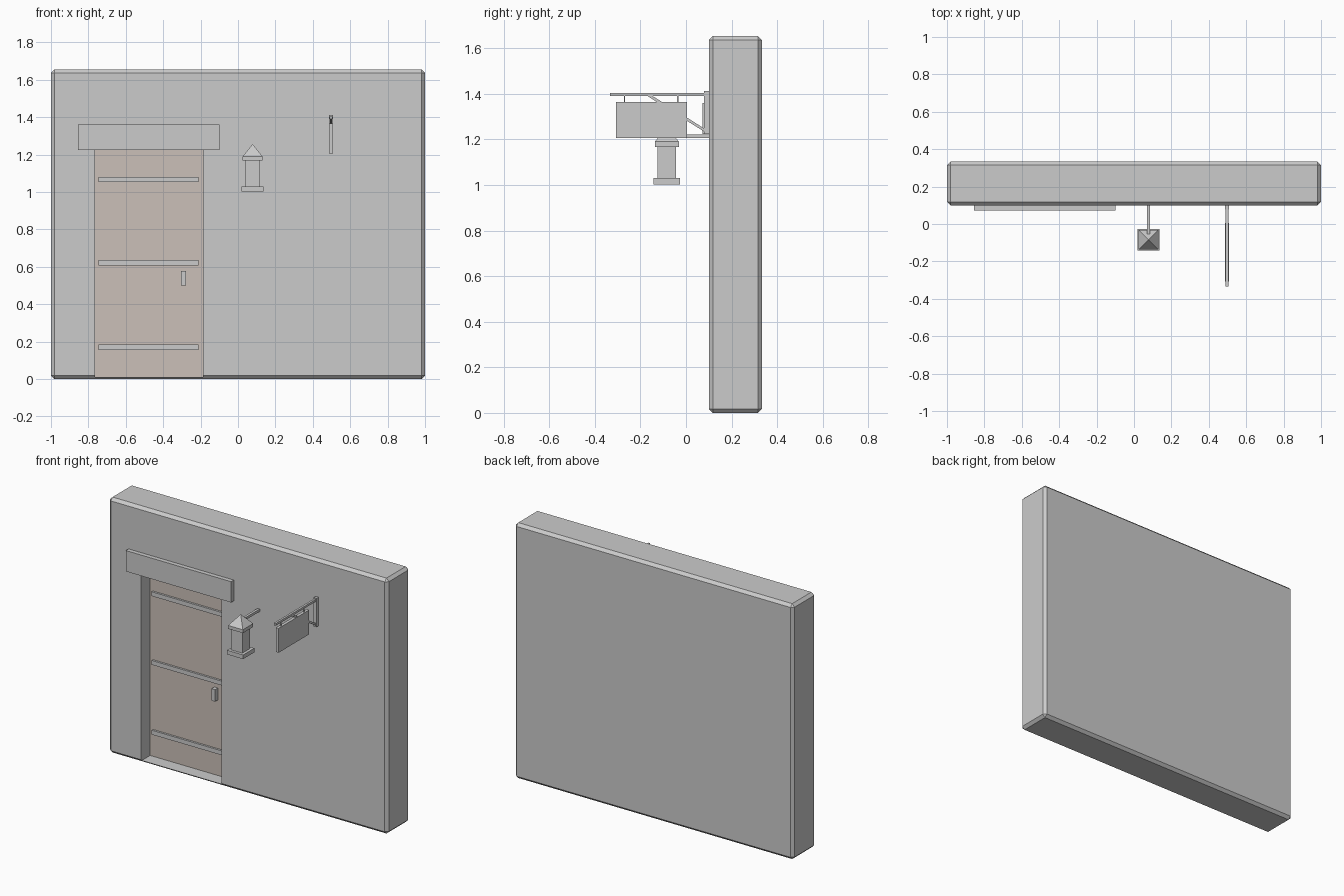
import bpy, bmesh, math
from mathutils import Vector

if "Cube" in bpy.data.objects:
    bpy.data.objects.remove(bpy.data.objects["Cube"])


def box(name, x, y, z, mat=None):
    """Box from (min, max) ranges on each axis."""
    bm = bmesh.new()
    bmesh.ops.create_cube(bm, size=1)
    for v in bm.verts:
        v.co = Vector([(r[0] + r[1]) / 2 + c * (r[1] - r[0])
                       for c, r in zip(v.co, (x, y, z))])
    me = bpy.data.meshes.new(name)
    bm.to_mesh(me)
    bm.free()
    ob = bpy.data.objects.new(name, me)
    bpy.context.collection.objects.link(ob)
    if mat:
        me.materials.append(mat)
    return ob


def around(c, w):
    return (c - w / 2, c + w / 2)


wood = bpy.data.materials.new("door_wood")
wood.diffuse_color = (0.60, 0.53, 0.48, 1)
wood.use_nodes = True
wood.node_tree.nodes["Principled BSDF"].inputs["Base Color"].default_value = wood.diffuse_color

# Wall with chamfered edges and a door recess
wall = box("wall", (-1, 1), (0.10, 0.333), (0, 1.655))
cutter = box("recess_cutter", (-0.765, -0.187), (0, 0.21), (0.01, 1.23))
cutter.hide_render = True
bev = wall.modifiers.new("chamfer", 'BEVEL')
bev.width = 0.018
bev.segments = 1
cut = wall.modifiers.new("recess", 'BOOLEAN')
cut.object = cutter
cut.operation = 'DIFFERENCE'
cut.solver = 'EXACT'
bpy.context.view_layer.objects.active = wall
wall.select_set(True)
for m in ("chamfer", "recess"):
    bpy.ops.object.modifier_apply(modifier=m)
bpy.data.objects.remove(cutter)

# Door, straps, handle and lintel
box("door", (-0.765, -0.187), (0.193, 0.215), (0.01, 1.23), wood)
for i, z in enumerate((0.17, 0.622, 1.067)):
    box(f"door_strap_{i + 1}", (-0.745, -0.21), (0.18, 0.198), around(z, 0.028))
box("door_handle", (-0.305, -0.279), (0.163, 0.198), (0.5, 0.577))
box("lintel", (-0.855, -0.10), (0.072, 0.115), (1.225, 1.36))

# Lantern
LX, LY = 0.078, -0.084
box("lantern_base", around(LX, 0.116), around(LY, 0.116), (1.003, 1.03))
box("lantern_body", around(LX, 0.08), around(LY, 0.08), (1.03, 1.17))
box("lantern_eave", around(LX, 0.106), around(LY, 0.106), (1.168, 1.19))
bpy.ops.mesh.primitive_cone_add(vertices=4, radius1=0.106 / math.sqrt(2), depth=0.066,
                                location=(LX, LY, 1.223),
                                rotation=(0, 0, math.pi / 4))
bpy.context.object.name = "lantern_roof"
box("lantern_arm", around(LX, 0.016), (LY + 0.03, 0.105), (1.206, 1.222))

# Hanging sign with bracket
SX = 0.497
box("sign_board", around(SX, 0.02), (-0.308, 0.005), (1.207, 1.365))
box("sign_arm", around(SX, 0.014), (-0.333, 0.10), (1.391, 1.405))
box("sign_wall_plate", around(SX, 0.02), (0.078, 0.105), (1.225, 1.412))
for i, y in enumerate((-0.27, -0.037)):
    box(f"sign_hanger_{i + 1}", around(SX, 0.006), around(y, 0.006), (1.36, 1.395))

# Diagonal brace under the sign arm
a, b = Vector((SX, -0.165, 1.395)), Vector((SX, 0.09, 1.235))
d = b - a
brace = box("sign_brace", around(0, 0.012), around(0, d.length), around(0, 0.012))
brace.location = (a + b) / 2
brace.rotation_euler.x = math.atan2(d.z, d.y)
